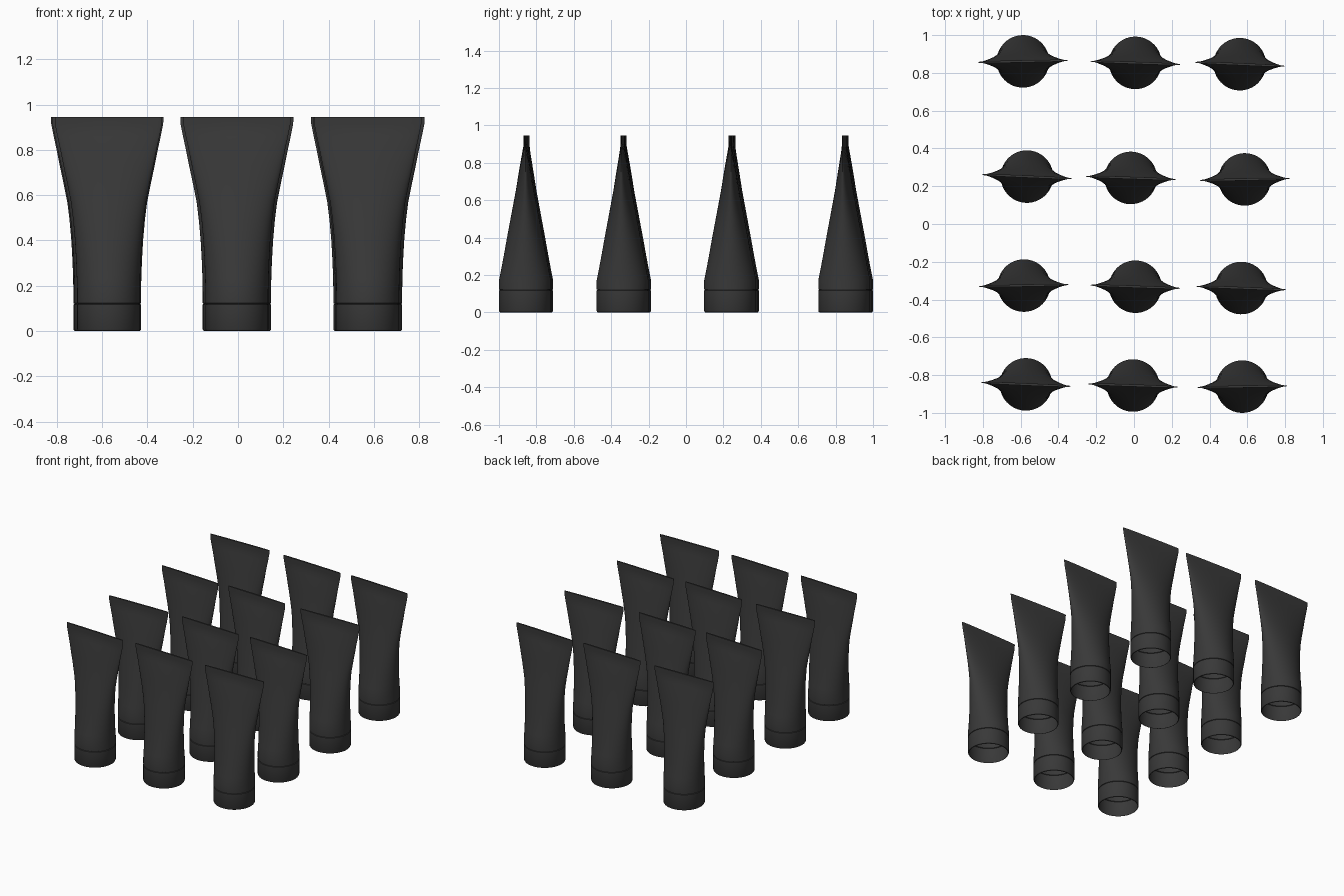
import bpy, bmesh, math

if "Cube" in bpy.data.objects:
    bpy.data.objects.remove(bpy.data.objects["Cube"])

SEG = 48
mat = bpy.data.materials.new("dark_plastic")
mat.diffuse_color = (0.04, 0.04, 0.04, 1)
mat.use_nodes = True
mat.node_tree.nodes["Principled BSDF"].inputs["Base Color"].default_value = mat.diffuse_color


def loft(name, rings, close_end=False):
    """Skin rings of (z, half width, half depth, squareness)."""
    bm = bmesh.new()
    loops = []
    for z, a, b, p in rings:
        loop = []
        for i in range(SEG):
            t = 2 * math.pi * i / SEG
            c, s = math.cos(t), math.sin(t)
            x = math.copysign(abs(c) ** (2 / p), c) * a
            y = math.copysign(abs(s) ** (2 / p), s) * b
            loop.append(bm.verts.new((x, y, z)))
        loops.append(loop)
    for lo, hi in zip(loops, loops[1:]):
        for i in range(SEG):
            j = (i + 1) % SEG
            bm.faces.new((lo[i], lo[j], hi[j], hi[i]))
    if close_end:
        bm.faces.new(loops[-1])
    me = bpy.data.meshes.new(name)
    bm.to_mesh(me)
    bm.free()
    me.shade_smooth()
    me.set_sharp_from_angle(angle=math.radians(35))
    me.materials.append(mat)
    return me


# Open cap with rounded lower rim and a groove lip at the top
R = 0.139
cap_mesh = loft("cap", [(z, r, r, 2) for z, r in (
    (0, R - .007), (.002, R - .003), (.008, R), (.117, R), (.119, R - .004), (.121, R - .004))])

# Squeezed tube: round at the cap, flat and wide at the crimped end
tube_mesh = loft("tube", [
    (.121, R - .004, R - .004, 2), (.123, R, R, 2), (.17, R, R, 2),
    (.23, .140, .127, 2), (.31, .143, .112, 2), (.40, .148, .096, 2),
    (.49, .156, .079, 2), (.57, .166, .064, 2), (.65, .182, .049, 2),
    (.73, .199, .036, 2), (.80, .213, .024, 2), (.86, .226, .013, 2),
    (.89, .232, .007, 2.3), (.915, .237, .006, 3), (.945, .2375, .006, 3)], True)

# Three by four display, each tube slightly shifted and turned: x, y, degrees
SPOTS = [
    (-.588, .861, 1.2), (.007, .853, -2), (.56, .846, -2.5),
    (-.567, .251, -2.5), (-.017, .244, -2), (.586, .236, 1.2),
    (-.583, -.326, 1.2), (.007, -.332, -2), (.568, -.339, -2.2),
    (-.572, -.849, -2.5), (-.005, -.855, -2), (.573, -.861, 1),
]
for n, (x, y, deg) in enumerate(SPOTS, 1):
    for part, mesh in (("cap", cap_mesh), ("tube", tube_mesh)):
        ob = bpy.data.objects.new(f"{part}_{n}", mesh)
        ob.location = (x, y, 0)
        ob.rotation_euler.z = math.radians(deg)
        bpy.context.collection.objects.link(ob)
